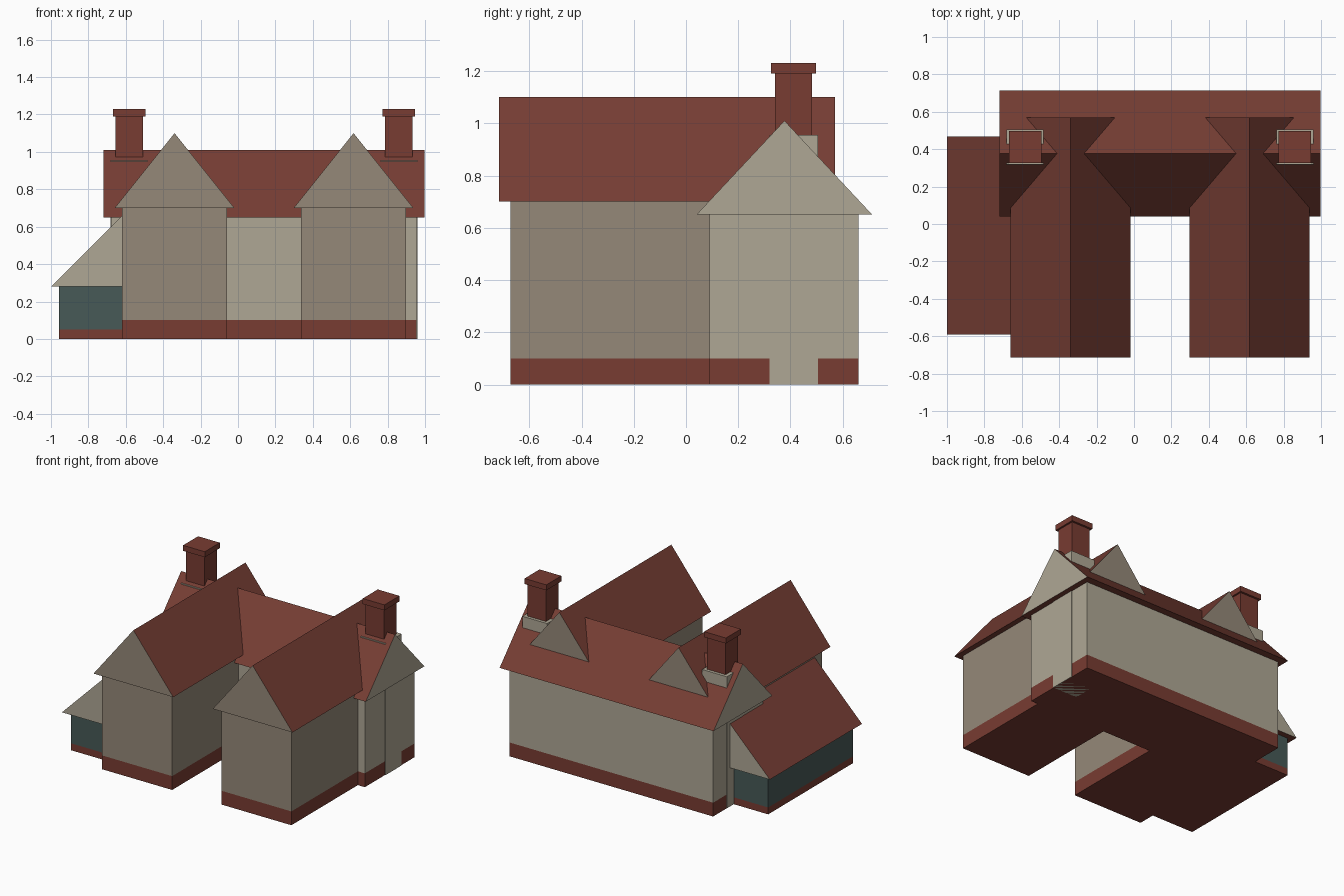
import bpy
import bmesh

if "Cube" in bpy.data.objects:
    bpy.data.objects.remove(bpy.data.objects["Cube"])


def material(name, rgb):
    m = bpy.data.materials.new(name)
    m.diffuse_color = (*rgb, 1)
    m.use_nodes = True
    m.node_tree.nodes["Principled BSDF"].inputs["Base Color"].default_value = m.diffuse_color
    return m


STONE = material("pale_stone", (0.43, 0.39, 0.30))
WING = material("dark_stone", (0.30, 0.25, 0.19))
BRICK = material("red_brick", (0.19, 0.045, 0.032))
TILE = material("roof_tile", (0.18, 0.047, 0.034))
GLASS = material("glazing", (0.063, 0.10, 0.095))


def finish(name, bm, mats):
    bmesh.ops.recalc_face_normals(bm, faces=bm.faces)
    me = bpy.data.meshes.new(name)
    bm.to_mesh(me)
    bm.free()
    for m in mats:
        me.materials.append(m)
    ob = bpy.data.objects.new(name, me)
    bpy.context.collection.objects.link(ob)
    return ob


def box(name, x, y, z, mat):
    bm = bmesh.new()
    bmesh.ops.create_cube(bm, size=1)
    for v in bm.verts:
        v.co = [(a + b) / 2 + c * (b - a) for c, (a, b) in zip(v.co, (x, y, z))]
    return finish(name, bm, [mat])


def prism(name, profile, span, axis, end_mat):
    """Extrude a triangle along x or y: tiled sides, wall-coloured gable ends."""
    bm = bmesh.new()
    rings = [[bm.verts.new((s, p, z) if axis == "x" else (p, s, z)) for p, z in profile]
             for s in span]
    for ring in rings:
        bm.faces.new(ring).material_index = 1
    n = len(profile)
    for i in range(n):
        j = (i + 1) % n
        bm.faces.new((rings[0][i], rings[0][j], rings[1][j], rings[1][i]))
    return finish(name, bm, [TILE, end_mat])


def walls(name, x, y, plinth, top, mat):
    box(name + "_plinth", x, y, (0, plinth), BRICK)
    box(name + "_walls", x, y, (plinth, top), mat)


# Main range running left to right
walls("main", (-0.68, 0.955), (0.09, 0.66), 0.10, 0.65, STONE)
prism("main_roof", [(0.04, 0.65), (0.713, 0.65), (0.377, 1.01)], (-0.72, 0.997), "x", STONE)

# Two front wings with gabled roofs passing through the main roof
for side, cx in (("left", -0.339), ("right", 0.618)):
    walls(side + "_wing", (cx - 0.281, cx + 0.281), (-0.672, 0.53), 0.10, 0.70, WING)
    prism(side + "_wing_roof", [(cx - 0.32, 0.70), (cx + 0.32, 0.70), (cx, 1.10)],
          (-0.715, 0.57), "y", WING)

# Chimneys at each end of the main range
for side, cx in (("left", -0.582), ("right", 0.86)):
    cy = 0.412
    box(side + "_chimney_breast", (cx - 0.099, cx + 0.099), (cy - 0.093, cy + 0.093),
        (0, 0.955), STONE)
    box(side + "_chimney_shaft", (cx - 0.074, cx + 0.074), (cy - 0.071, cy + 0.071),
        (0.955, 1.19), BRICK)
    box(side + "_chimney_cap", (cx - 0.087, cx + 0.087), (cy - 0.086, cy + 0.086),
        (1.19, 1.23), BRICK)

# Glazed lean-to on the left side
walls("lean_to", (-0.957, -0.61), (-0.547, 0.425), 0.05, 0.28, GLASS)
prism("lean_to_roof", [(-1.0, 0.28), (-0.61, 0.28), (-0.61, 0.67)], (-0.59, 0.467), "y", STONE)
